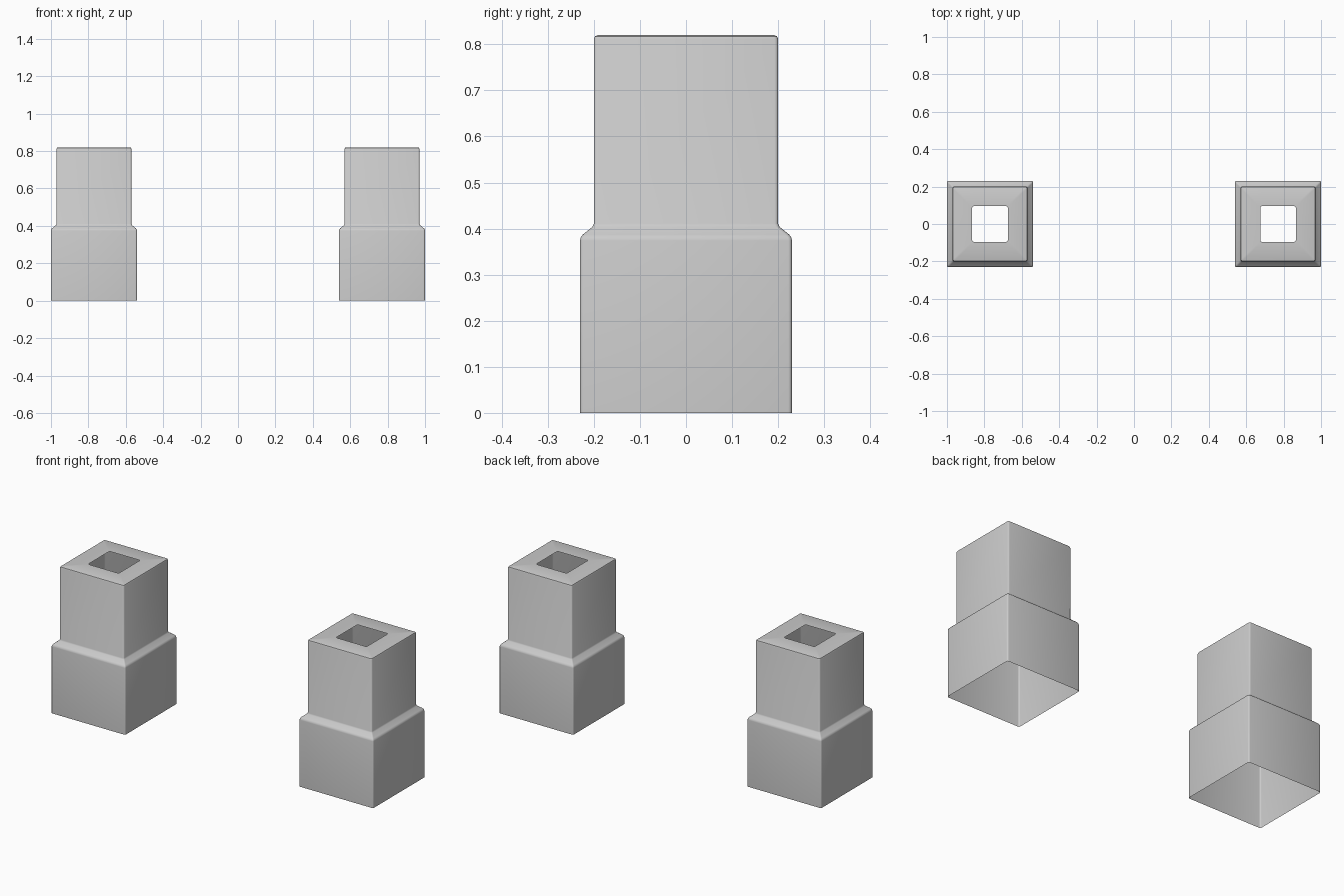
import bpy, bmesh, math

if "Cube" in bpy.data.objects:
    bpy.data.objects.remove(bpy.data.objects["Cube"])

# Outline of one post: (half width, height), from the open base up to the top hole rim
PROFILE = [(0.23, 0.0), (0.23, 0.374), (0.2285, 0.381), (0.224, 0.387),
           (0.203, 0.404), (0.2, 0.411), (0.2, 0.811), (0.1975, 0.8175),
           (0.191, 0.82), (0.095, 0.82)]
CORNER = 0.008
STEPS = 3


def rounded_square(bm, half, z):
    """Ring of vertices around a square with slightly rounded corners."""
    ring = []
    c = half - CORNER
    for i in range(4):
        base = math.pi / 4 + i * math.pi / 2
        cx = c * (1 if math.cos(base) > 0 else -1)
        cy = c * (1 if math.sin(base) > 0 else -1)
        for s in range(STEPS + 1):
            a = i * math.pi / 2 + s / STEPS * math.pi / 2
            ring.append(bm.verts.new((cx + CORNER * math.cos(a),
                                      cy + CORNER * math.sin(a), z)))
    return ring


def make_post(name, x):
    """Hollow stepped square post, open at the base and with a square hole on top."""
    bm = bmesh.new()
    rings = [rounded_square(bm, h, z) for h, z in PROFILE]
    for lower, upper in zip(rings, rings[1:]):
        n = len(lower)
        for i in range(n):
            j = (i + 1) % n
            bm.faces.new((lower[i], lower[j], upper[j], upper[i]))
    mesh = bpy.data.meshes.new(name)
    bm.to_mesh(mesh)
    bm.free()
    obj = bpy.data.objects.new(name, mesh)
    obj.location.x = x
    bpy.context.collection.objects.link(obj)
    bpy.ops.object.select_all(action='DESELECT')
    obj.select_set(True)
    bpy.context.view_layer.objects.active = obj
    bpy.ops.object.shade_smooth_by_angle(angle=math.radians(40))


# Two identical posts
make_post("left_post", -0.77)
make_post("right_post", 0.77)
